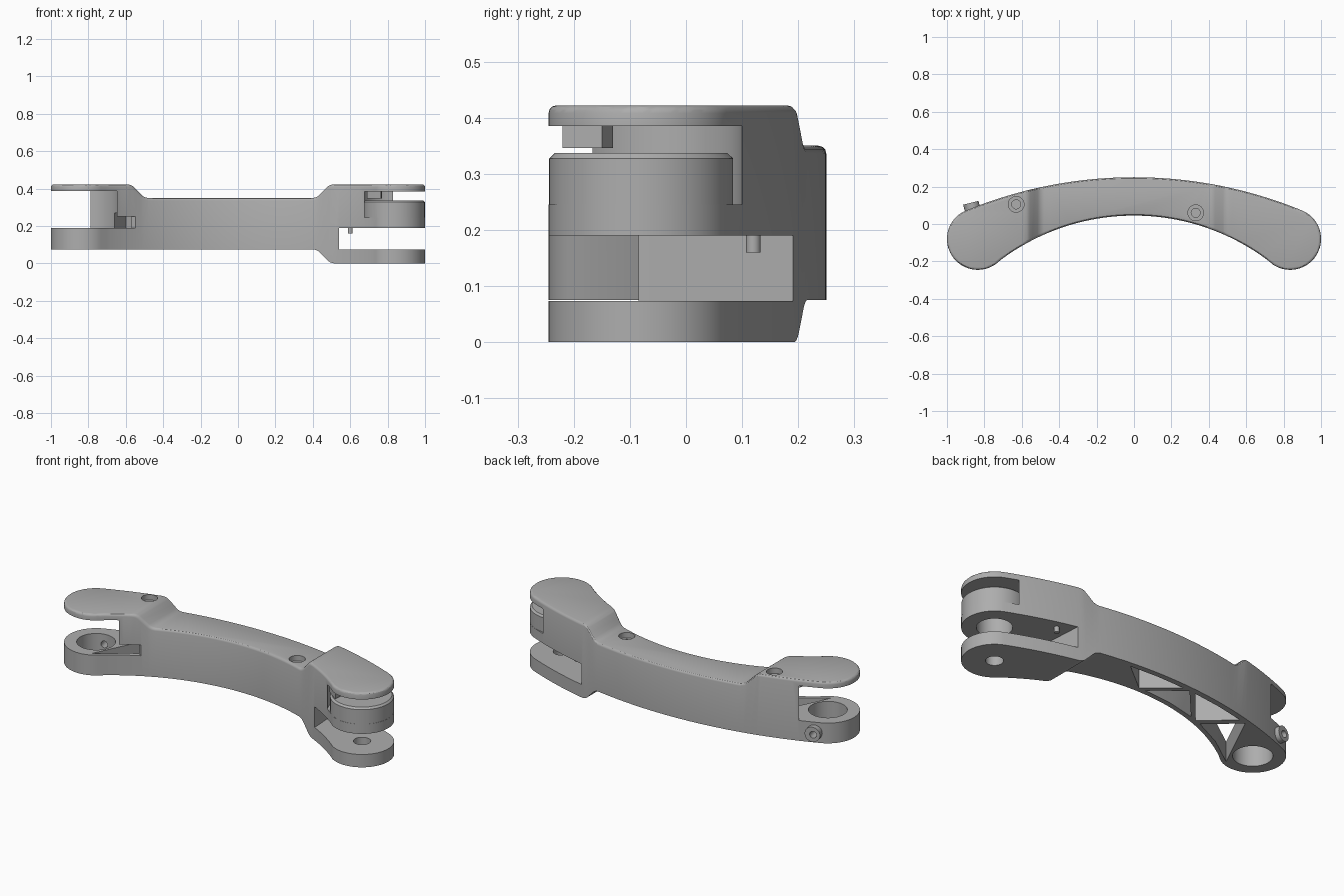
import bpy, bmesh
from math import radians, sin, cos, pi
from mathutils import Vector

cube = bpy.data.objects.get("Cube")
if cube:
    bpy.data.objects.remove(cube, do_unlink=True)

grey = bpy.data.materials.new("plain_grey")
grey.use_nodes = True
grey.diffuse_color = (0.42, 0.42, 0.42, 1)
grey.node_tree.nodes["Principled BSDF"].inputs["Base Color"].default_value = grey.diffuse_color

END = Vector((0.835, -0.08))      # pivot centre on the left side
LUG = Vector((-0.835, -0.08))     # pivot centre on the right side
END_R = 0.165
OUT_R, IN_R = 2.36, 1.19          # radii of the two long arcs
OUT_Y, IN_Y = 0.25 - OUT_R, 0.045 - IN_R


def arc(c, r, a0, a1, n):
    return [(c[0] + r * cos(radians(a0 + (a1 - a0) * i / n)),
             c[1] + r * sin(radians(a0 + (a1 - a0) * i / n))) for i in range(n)]


def solid(name, pts, vec, round_by=0):
    """Extrude a flat polygon along a vector, optionally rounding its corners."""
    bm = bmesh.new()
    face = bm.faces.new([bm.verts.new(p) for p in pts])
    if round_by:
        bmesh.ops.bevel(bm, geom=bm.verts[:], offset=round_by, segments=4,
                        profile=0.5, affect='VERTICES')
        face = bm.faces[:][0]
    ext = bmesh.ops.extrude_face_region(bm, geom=[face], use_keep_orig=True)
    bmesh.ops.translate(bm, vec=vec,
                        verts=[g for g in ext["geom"] if isinstance(g, bmesh.types.BMVert)])
    bmesh.ops.recalc_face_normals(bm, faces=bm.faces[:])
    mesh = bpy.data.meshes.new(name)
    bm.to_mesh(mesh)
    bm.free()
    mesh.materials.append(grey)
    ob = bpy.data.objects.new(name, mesh)
    bpy.context.collection.objects.link(ob)
    return ob


def prism(name, pts, z0, z1):
    return solid(name, [(x, y, z0) for x, y in pts], (0, 0, z1 - z0))


def disc(name, c, r, z0, z1, n=64):
    return prism(name, arc(c, r, 0, 360, n), z0, z1)


def rod(name, start, axis, r, length, n=32):
    """Horizontal cylinder from a start point along an axis."""
    a = Vector(axis).normalized()
    u, v = a.cross(Vector((0, 0, 1))), Vector((0, 0, 1))
    pts = [Vector(start) + u * r * cos(2 * pi * i / n) + v * r * sin(2 * pi * i / n)
           for i in range(n)]
    return solid(name, pts, a * length)


def combine(ob, tool, op='DIFFERENCE', keep=False):
    mod = ob.modifiers.new("combine", 'BOOLEAN')
    mod.operation, mod.object, mod.solver = op, tool, 'EXACT'
    bpy.context.view_layer.objects.active = ob
    bpy.ops.object.modifier_apply(modifier=mod.name)
    if not keep:
        bpy.data.objects.remove(tool, do_unlink=True)


def bevel_edges(ob, test, offset, segments):
    bm = bmesh.new()
    bm.from_mesh(ob.data)
    bm.normal_update()
    edges = [e for e in bm.edges if len(e.link_faces) == 2
             and test(*sorted(f.normal.z for f in e.link_faces))]
    bmesh.ops.bevel(bm, geom=edges, offset=offset, segments=segments, profile=0.5,
                    affect='EDGES', clamp_overlap=False)
    bm.to_mesh(ob.data)
    bm.free()


def top_rim(low, high):
    return high > 0.5 and abs(low) < 0.2


# Curved link body: plan outline crossed with the stepped side profile
outline = (arc((0, OUT_Y), OUT_R, 112.4, 67.6, 48) + arc(END, END_R, 67.6, -128.1, 44)
           + arc((0, IN_Y), IN_R, 51.9, 128.1, 48) + arc(LUG, END_R, 308.1, 112.4, 44))
body = prism("link_body", outline, -0.1, 0.6)
side = [(-1.2, 0.075), (0.42, 0.075), (0.495, 0), (1.2, 0), (1.2, 0.422),
        (0.49, 0.422), (0.42, 0.35), (-0.5, 0.35), (-0.57, 0.422), (-1.2, 0.422)]
combine(body, solid("profile", [(x, -0.5, z) for x, z in side], (0, 1, 0), 0.02), 'INTERSECT')
bevel_edges(body, top_rim, 0.014, 3)

# Fork gap above the right-hand lug, with the shallow clearance notch
combine(body, disc("lug_gap", LUG, 0.2, 0.19, 0.387))
combine(body, prism("lug_notch", [(-0.85, -0.32), (-0.53, -0.17), (-0.53, -0.1), (-0.68, 0)],
                    0.19, 0.25))

# Fork gap below the knuckle, and the ring clearance around the knuckle
combine(body, prism("fork_gap", [(0.54, -0.4), (0.54, -0.06), (0.51, 0.4), (1.2, 0.4), (1.2, -0.4)],
                    0.073, 0.19))
combine(body, disc("knuckle_gap", END, 0.18, 0.245, 0.385))
knuckle = disc("knuckle", END, END_R - 0.001, 0.22, 0.337)
bevel_edges(knuckle, top_rim, 0.01, 1)
combine(body, knuckle, 'UNION')

# Pivot holes
combine(body, disc("knuckle_recess", END, 0.09, 0.15, 0.3))
combine(body, disc("axle_hole", END, 0.045, -0.1, 0.1))
combine(body, disc("lug_hole", LUG, 0.1, 0, 0.25))

# Stepped screw holes in the top
for x, y, z in ((-0.63, 0.105, 0.422), (0.33, 0.06, 0.35)):
    combine(body, disc("head_hole", (x, y), 0.042, z - 0.03, z + 0.1, 32))
    combine(body, disc("shank_hole", (x, y), 0.024, z - 0.09, z, 32))


# Triangular pockets between the ribs of the underside
def rail(x, outer):
    if outer:
        return x, OUT_Y + (OUT_R ** 2 - x * x) ** 0.5 - 0.03
    return x, IN_Y + (IN_R ** 2 - x * x) ** 0.5 + 0.03


for i in range(4):
    x, up = 0.2 - 0.21 * i, i % 2 == 0
    tri = [rail(x, up), rail(x - 0.17, up), rail(x - 0.34, up), rail(x - 0.17, not up)]
    combine(body, prism("rib_pocket", tri, 0, 0.27))

# Screw collar on the back of the lug, with its bore
axis = (-0.25, 0.97, 0)
collar = rod("screw_collar", (-0.86, 0.065, 0.132), axis, 0.042, 0.05)
bore = rod("bore", (-0.84, -0.03, 0.132), axis, 0.019, 0.3)
combine(body, bore, keep=True)
combine(collar, bore)

# Stop pin in the fork and stop tab under the upper plate
pin = disc("stop_pin", (0.6, 0.12), 0.013, 0.16, 0.195, 24)
tab = prism("stop_tab", [(0.69, -0.165), (0.735, -0.2), (0.765, -0.22), (0.77, -0.15),
                         (0.71, -0.13)], 0.346, 0.39)

for ob in (body, collar, pin, tab):
    bpy.ops.object.select_all(action='DESELECT')
    ob.select_set(True)
    bpy.context.view_layer.objects.active = ob
    bpy.ops.object.shade_smooth_by_angle(angle=radians(30))
